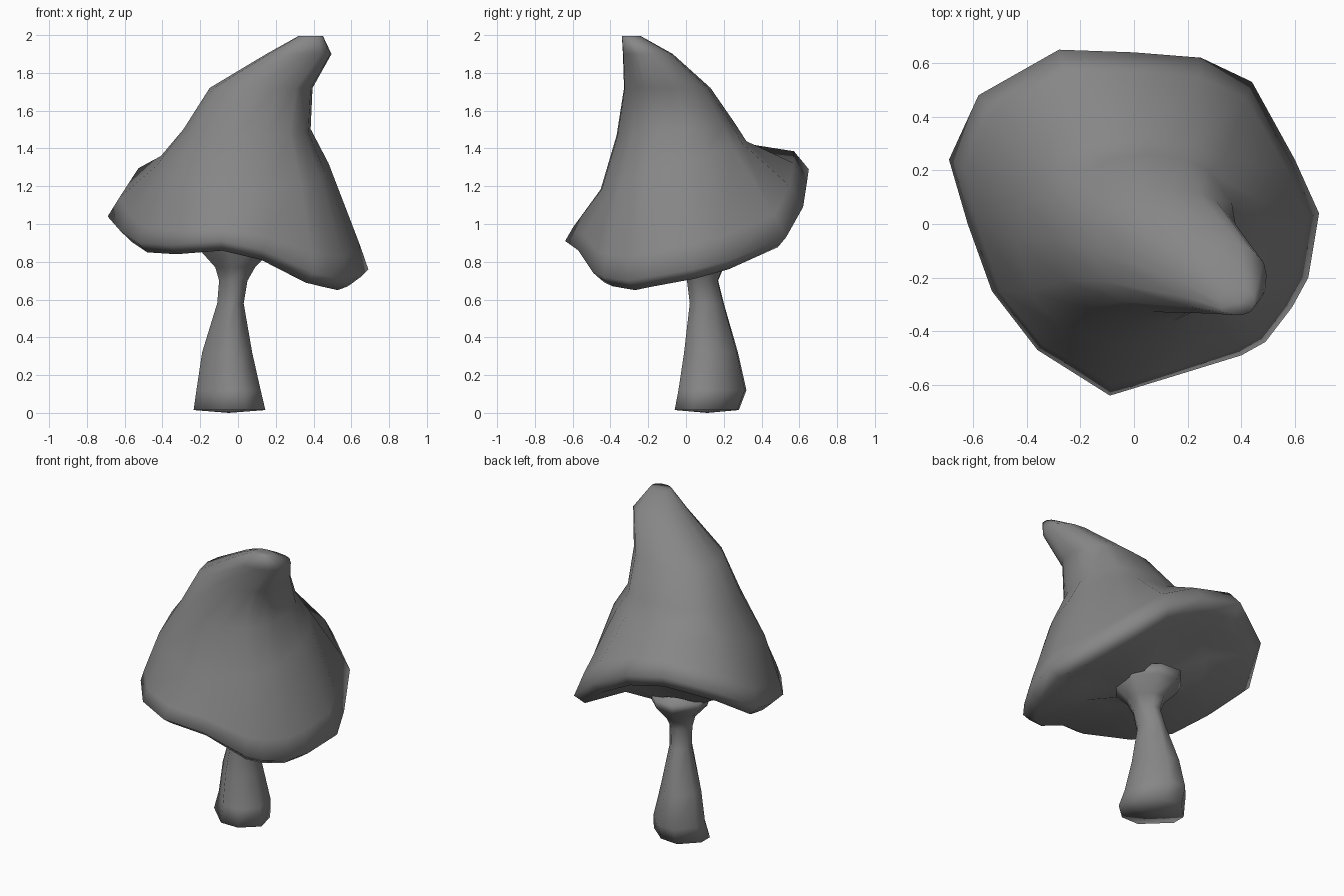
import bpy, math
from mathutils import Vector

if "Cube" in bpy.data.objects:
    bpy.data.objects.remove(bpy.data.objects["Cube"])

# Dark grey for the whole mushroom
grey = bpy.data.materials.new("dark_grey")
grey.diffuse_color = (0.24, 0.24, 0.24, 1)
grey.use_nodes = True
grey.node_tree.nodes["Principled BSDF"].inputs["Base Color"].default_value = grey.diffuse_color

def loft(name, rings):
    """Skin a closed tube through rings of equal length, capping both ends with fans."""
    n = len(rings[0])
    verts = [v for r in rings for v in r]
    faces = []
    for i in range(len(rings) - 1):
        for j in range(n):
            k = (j + 1) % n
            faces.append((i * n + j, i * n + k, (i + 1) * n + k, (i + 1) * n + j))
    for ring, start, flip in ((rings[0], 0, True), (rings[-1], (len(rings) - 1) * n, False)):
        verts.append(sum(ring, Vector()) / n)
        c = len(verts) - 1
        for j in range(n):
            a, b = start + j, start + (j + 1) % n
            faces.append((b, a, c) if flip else (a, b, c))
    me = bpy.data.meshes.new(name)
    me.from_pydata([tuple(v) for v in verts], [], faces)
    me.update()
    for p in me.polygons:
        p.use_smooth = True
    me.materials.append(grey)
    ob = bpy.data.objects.new(name, me)
    bpy.context.collection.objects.link(ob)
    return ob

def ring(shape, z, x0, x1, y0, y1, tilt=0.0):
    """Stretch a unit outline over a bounding box, optionally tilted up to the back."""
    pts = []
    for c, s in shape:
        dy = (y1 - y0) / 2 * s
        pts.append(Vector(((x0 + x1) / 2 + (x1 - x0) / 2 * c, (y0 + y1) / 2 + dy, z + tilt * dy)))
    return pts

def squarish(v):
    return math.copysign(abs(v) ** 0.85, v)

# Wavy rim, counter-clockwise from the right
rim = [Vector(p) for p in (
    (0.69, 0.04, 0.76), (0.60, 0.24, 0.81), (0.44, 0.53, 0.93), (0.25, 0.62, 1.09),
    (0.0, 0.64, 1.22), (-0.28, 0.65, 1.29), (-0.58, 0.48, 1.20), (-0.69, 0.24, 1.04),
    (-0.62, 0.0, 0.96), (-0.53, -0.25, 0.90), (-0.36, -0.47, 0.89), (-0.09, -0.64, 0.91),
    (0.14, -0.57, 0.86), (0.40, -0.49, 0.74), (0.49, -0.44, 0.72), (0.59, -0.31, 0.70),
    (0.65, -0.20, 0.72))]
outline = []
for p in rim:
    d = Vector((p.x, p.y)).normalized()
    outline.append((squarish(d.x), squarish(d.y)))
hub = Vector((-0.03, 0.09, 0.88))

# Crooked crown from the low skirt to the leaning tip
crown = [ring(outline, *r) for r in (
    (1.31, -0.43, 0.48, -0.455, 0.32, 0.33),
    (1.50, -0.29, 0.385, -0.37, 0.26, 0.1),
    (1.72, -0.15, 0.395, -0.33, 0.13),
    (1.90, 0.15, 0.495, -0.335, -0.07),
    (1.995, 0.32, 0.45, -0.34, -0.24))]

# Rounded shoulder above the rim, and shallow underside below it
shoulder, lip, hollow, centre = [], [], [], []
for p, q in zip(rim, crown[0]):
    high = max(0.0, p.z - 0.9)
    s = p.lerp(q, 0.22)
    s.z += 0.01 + 0.14 * high
    shoulder.append(s)
    l = p.lerp(hub, 0.10)
    l.z = p.z - 0.05 - 0.1 * high
    lip.append(l)
    h = p.lerp(hub, 0.48)
    h.z = 0.55 * p.z + 0.45 * 0.94
    hollow.append(h)
    c = p.lerp(hub, 0.74)
    c.z = 0.2 * p.z + 0.8 * 0.86
    centre.append(c)
loft("mushroom_cap", [centre, hollow, lip, rim, shoulder] + crown)

# Stem: lopsided foot, slim neck, flare into the underside
foot = ((1, -0.46), (0.84, 0.35), (0.19, 0.95), (-0.46, 1),
        (-1, 0.4), (-1, -0.13), (-0.19, -1), (0.46, -1))
stem = loft("mushroom_stem", [ring(foot, *r) for r in (
    (0.015, -0.235, 0.145, -0.06, 0.28),
    (0.12, -0.22, 0.12, -0.04, 0.32),
    (0.32, -0.19, 0.075, -0.01, 0.275),
    (0.58, -0.11, 0.03, 0.02, 0.20),
    (0.70, -0.10, 0.05, 0.005, 0.17),
    (0.77, -0.12, 0.09, -0.02, 0.20),
    (0.86, -0.20, 0.18, -0.10, 0.28),
    (0.92, -0.22, 0.20, -0.12, 0.30))])
stem.data.vertices[8 * len(foot)].co.z = 0.0
